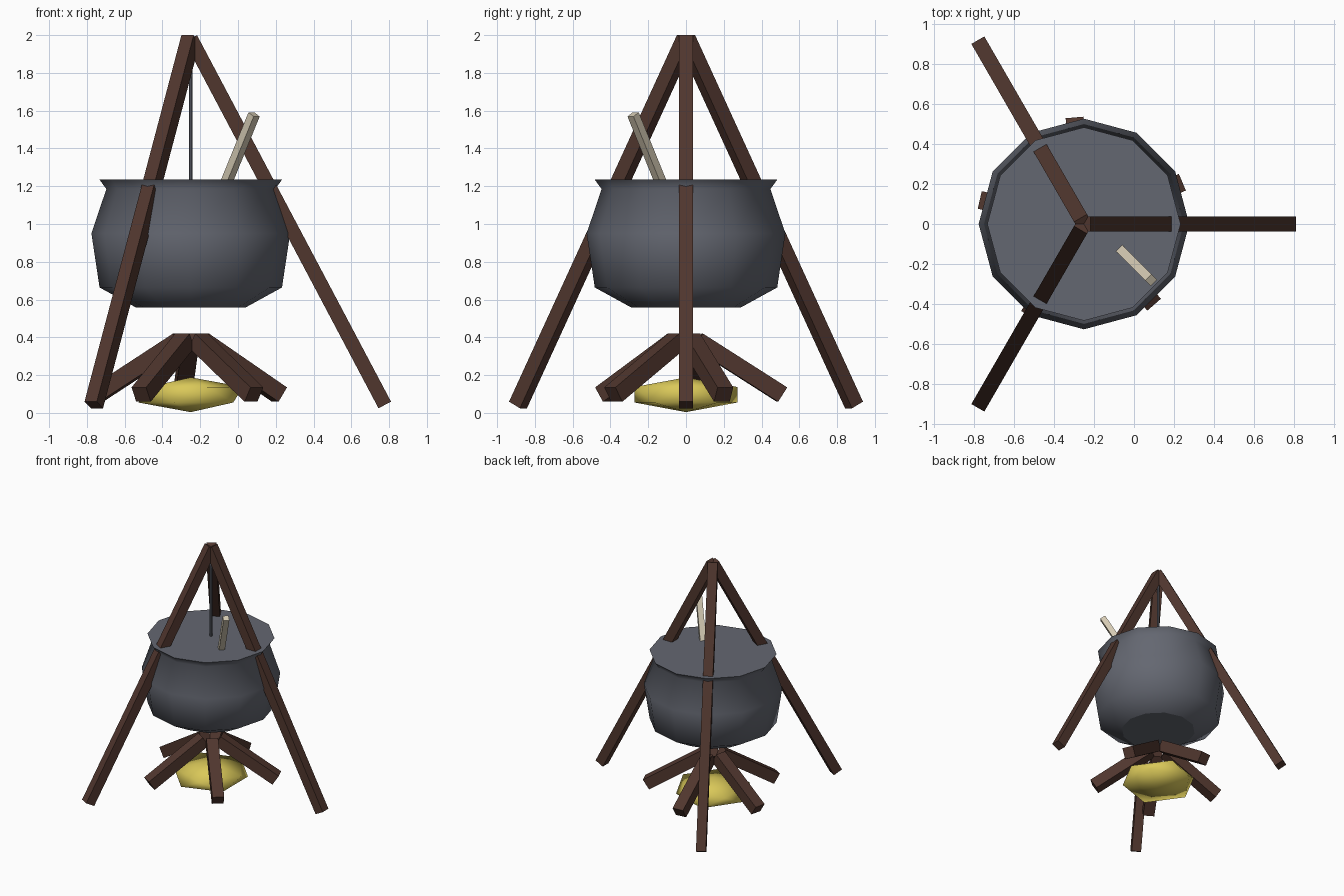
import bpy, bmesh, math
from mathutils import Vector, Matrix

if "Cube" in bpy.data.objects:
    bpy.data.objects.remove(bpy.data.objects["Cube"])

CX = -0.25  # axis of the pot, fire and tripod apex


def material(name, rgb):
    m = bpy.data.materials.new(name)
    m.diffuse_color = (*rgb, 1)
    m.use_nodes = True
    m.node_tree.nodes["Principled BSDF"].inputs["Base Color"].default_value = m.diffuse_color
    return m


WOOD = material("dark_wood", (0.080, 0.037, 0.027))
IRON = material("grey_iron", (0.127, 0.136, 0.165))
FIRE = material("yellow_fire", (0.70, 0.58, 0.10))
PALE = material("pale_wood", (0.66, 0.59, 0.45))


def make_object(name, bm, mat):
    bmesh.ops.recalc_face_normals(bm, faces=bm.faces)
    mesh = bpy.data.meshes.new(name)
    bm.to_mesh(mesh)
    bm.free()
    mesh.materials.append(mat)
    obj = bpy.data.objects.new(name, mesh)
    bpy.context.collection.objects.link(obj)
    return obj


def beam(name, start, end, width, mat):
    """Square beam between two points, with two sides kept vertical."""
    start, end = Vector(start), Vector(end)
    axis = (end - start).normalized()
    side = axis.cross(Vector((0, 0, 1))).normalized()
    up = side.cross(axis)
    rot = Matrix((side, axis, up)).transposed().to_4x4()
    size = Matrix.Diagonal((width, (end - start).length, width, 1))
    bm = bmesh.new()
    bmesh.ops.create_cube(bm, size=1,
                          matrix=Matrix.Translation((start + end) / 2) @ rot @ size)
    return make_object(name, bm, mat)


def polar(radius, degrees, z):
    a = math.radians(degrees)
    return (CX + radius * math.cos(a), radius * math.sin(a), z)


# Tripod legs
for i in range(3):
    beam(f"tripod_leg_{i + 1}", polar(0.0, i * 120, 1.982) if i == 0 else
         polar(0.001, i * 120, 1.982), polar(1.027, i * 120, 0.042), 0.075, WOOD)

# Leaning fire logs
for i in range(5):
    beam(f"fire_log_{i + 1}", polar(0.062, 23 + i * 72, 0.382),
         polar(0.51, 23 + i * 72, 0.097), 0.09, WOOD)

# Twelve-sided pot: smooth wall, flat lid surface and base
profile = [(0.29, 0.558), (0.483, 0.664), (0.526, 0.95), (0.447, 1.185), (0.483, 1.235)]
SIDES = 12
bm = bmesh.new()
rings = [[bm.verts.new(polar(r, s * 360 / SIDES, z)) for s in range(SIDES)]
         for r, z in profile]
for low, high in zip(rings, rings[1:]):
    for s in range(SIDES):
        t = (s + 1) % SIDES
        bm.faces.new((low[s], low[t], high[t], high[s])).smooth = True
for ring in (rings[0], rings[-1]):
    for edge in bm.faces.new(ring).edges:
        edge.smooth = False
make_object("pot", bm, IRON)

# Thin rod the pot hangs from
bm = bmesh.new()
bmesh.ops.create_cone(bm, cap_ends=True, segments=8, radius1=0.01, radius2=0.01,
                      depth=0.76, matrix=Matrix.Translation((CX, 0, 1.60)))
make_object("hanging_rod", bm, IRON)

# Stirring stick standing in the pot
beam("stirring_stick", (-0.135, -0.06, 1.04), (0.085, -0.28, 1.58), 0.045, PALE)

# Flattened ember lump under the logs
bm = bmesh.new()
bmesh.ops.create_icosphere(bm, subdivisions=1, radius=1,
                           matrix=Matrix.Translation((CX, 0, 0.096))
                           @ Matrix.Diagonal((0.31, 0.32, 0.092, 1)))
for face in bm.faces:
    face.smooth = True
make_object("fire_embers", bm, FIRE)
